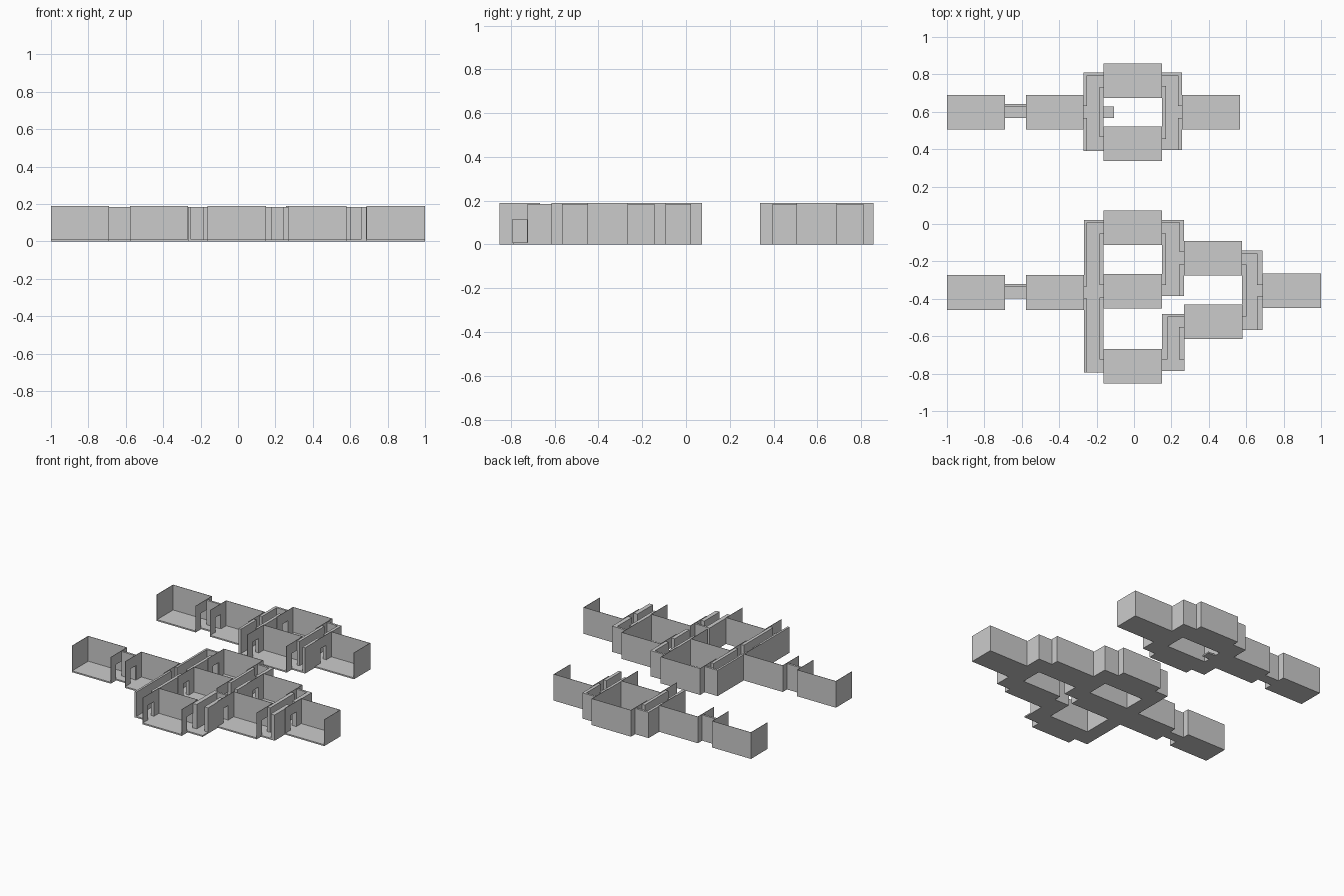
import bpy, bmesh
from mathutils import Matrix, Vector

if "Cube" in bpy.data.objects:
    bpy.data.objects.remove(bpy.data.objects["Cube"])

FLOOR, ROOM_H, PASS_H = 0.01, 0.19, 0.185
DOOR_W, DOOR_H = 0.065, 0.115
THIN = 0.003


def build(name, boxes):
    """One object from boxes given as (x0, x1, y0, y1, z0, z1)."""
    bm = bmesh.new()
    for x0, x1, y0, y1, z0, z1 in boxes:
        size = Vector((x1 - x0, y1 - y0, z1 - z0, 1))
        mid = Vector(((x0 + x1) / 2, (y0 + y1) / 2, (z0 + z1) / 2))
        bmesh.ops.create_cube(bm, size=1,
                              matrix=Matrix.Translation(mid) @ Matrix.Diagonal(size))
    mesh = bpy.data.meshes.new(name)
    bm.to_mesh(mesh)
    bm.free()
    bpy.context.collection.objects.link(bpy.data.objects.new(name, mesh))


def side_wall(x0, y0, y1, door):
    """Thin cross wall, with a central doorway if asked."""
    x1 = x0 + THIN
    if not door:
        return [(x0, x1, y0, y1, FLOOR, ROOM_H)]
    c, h = (y0 + y1) / 2, DOOR_W / 2
    return [(x0, x1, y0, c - h, FLOOR, ROOM_H),
            (x0, x1, c + h, y1, FLOOR, ROOM_H),
            (x0, x1, c - h, c + h, DOOR_H, ROOM_H)]


def room(name, x0, x1, yc, west=True, east=True):
    """Room open at the top and front."""
    y0, y1 = yc - 0.0925, yc + 0.0925
    build(name + "_floor", [(x0, x1, y0, y1, 0, FLOOR)])
    build(name + "_walls", [(x0, x1, y1 - THIN, y1, FLOOR, ROOM_H)]
          + side_wall(x0, y0, y1, west) + side_wall(x1 - THIN, y0, y1, east))


def hall(name, x0, x1, y0, y1, walls):
    """Hallway floor with a north wall and solid inner walls (x0, x1, y0, y1)."""
    build(name + "_floor", [(x0, x1, y0, y1, 0, FLOOR)])
    walls = [(x0, x1, y1 - 0.015, y1)] + walls
    build(name + "_walls", [w + (FLOOR, PASS_H) for w in walls])


# rooms of the upper group
room("upper_entry_room", -1.0, -0.69, 0.598, west=False)
room("upper_west_room", -0.578, -0.27, 0.598)
room("upper_north_room", -0.163, 0.15, 0.765)
room("upper_south_room", -0.163, 0.15, 0.43)
room("upper_east_room", 0.257, 0.568, 0.598, east=False)

# rooms of the lower group
room("lower_entry_room", -1.0, -0.69, -0.366, west=False)
room("lower_west_room", -0.578, -0.267, -0.366)
room("lower_north_room", -0.163, 0.15, -0.02)
room("lower_middle_room", -0.163, 0.15, -0.36)
room("lower_south_room", -0.163, 0.15, -0.76)
room("lower_northeast_room", 0.267, 0.577, -0.183)
room("lower_southeast_room", 0.267, 0.58, -0.523)
room("lower_end_room", 0.688, 1.0, -0.357, east=False)

# straight connecting halls
hall("upper_entry_hall", -0.69, -0.578, 0.567, 0.642, [])
hall("lower_entry_hall", -0.69, -0.578, -0.397, -0.322, [])

# branching halls of the upper group
hall("upper_west_hall", -0.27, -0.163, 0.39, 0.81,
     [(-0.27, -0.25, 0.63, 0.81), (-0.27, -0.25, 0.39, 0.567),
      (-0.185, -0.163, 0.465, 0.732)])
build("upper_hall_stub_floor", [(-0.165, -0.107, 0.567, 0.627, 0, FLOOR)])
hall("upper_east_hall", 0.15, 0.257, 0.395, 0.81,
     [(0.15, 0.17, 0.455, 0.738), (0.235, 0.257, 0.63, 0.81),
      (0.235, 0.257, 0.395, 0.567)])

# branching halls of the lower group
hall("lower_west_hall", -0.267, -0.163, -0.793, 0.022,
     [(-0.267, -0.252, -0.335, 0.022), (-0.267, -0.252, -0.793, -0.397),
      (-0.185, -0.163, -0.327, -0.05), (-0.185, -0.163, -0.725, -0.393)])
hall("lower_middle_hall", 0.15, 0.267, -0.385, 0.022,
     [(0.15, 0.17, -0.325, -0.05), (0.242, 0.267, -0.15, 0.022),
      (0.242, 0.267, -0.385, -0.215)])
hall("lower_south_hall", 0.15, 0.27, -0.787, -0.482,
     [(0.15, 0.18, -0.725, -0.482), (0.24, 0.27, -0.725, -0.55)])
hall("lower_east_hall", 0.577, 0.688, -0.567, -0.143,
     [(0.577, 0.602, -0.495, -0.217), (0.658, 0.688, -0.325, -0.143),
      (0.658, 0.688, -0.567, -0.387)])
